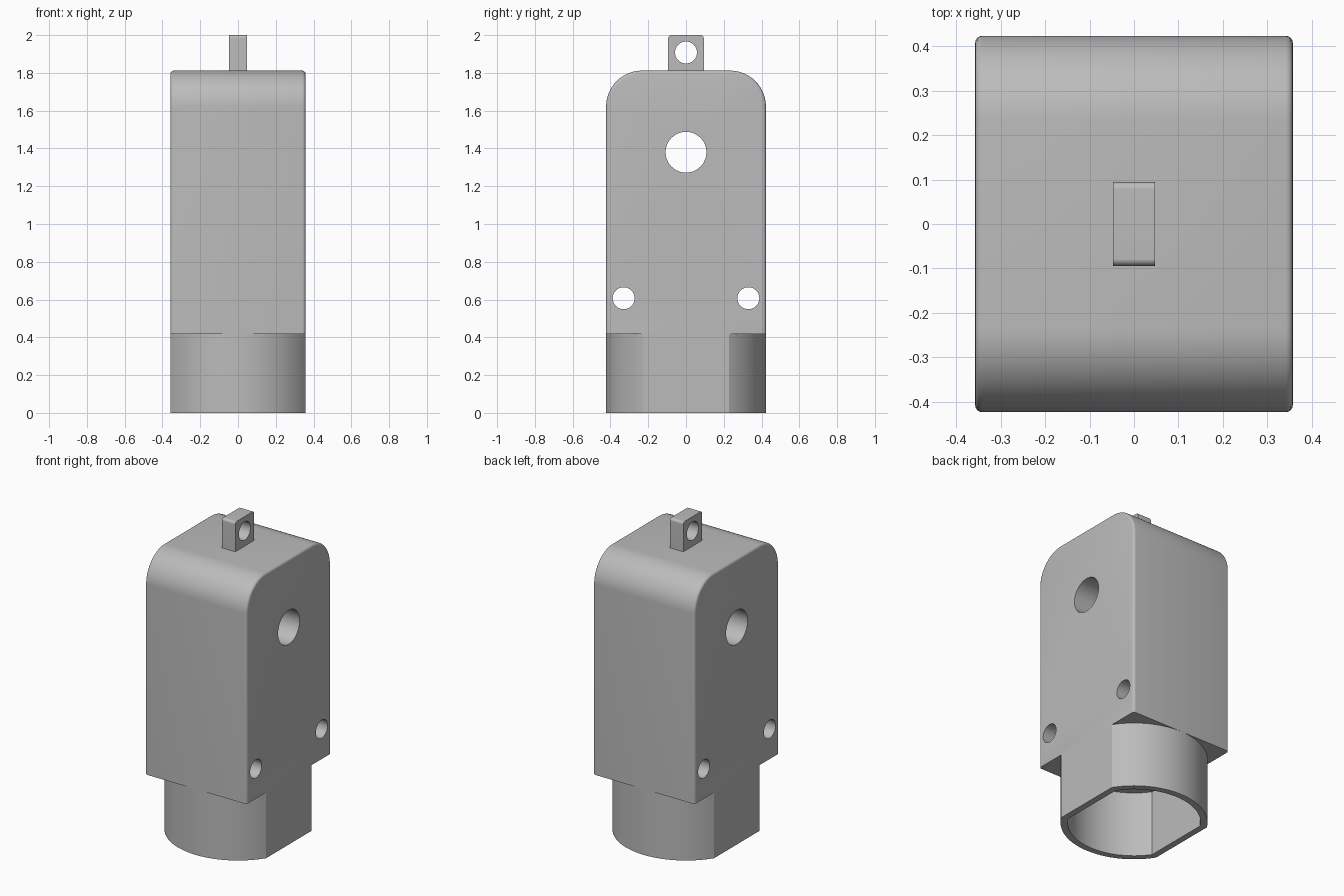
import bpy, bmesh
from math import sin, cos, pi, acos, radians

cube = bpy.data.objects.get("Cube")
if cube:
    bpy.data.objects.remove(cube, do_unlink=True)

HALF_X, HALF_Y = 0.357, 0.423      # half width and half depth of the body
BASE_Z, TOP_Z = 0.417, 1.812       # body bottom and top

grey = bpy.data.materials.new("plain_grey")
grey.use_nodes = True
GREY = (0.5, 0.5, 0.5, 1)
grey.diffuse_color = GREY
grey.node_tree.nodes["Principled BSDF"].inputs["Base Color"].default_value = GREY


def make_object(name, bm):
    bmesh.ops.recalc_face_normals(bm, faces=bm.faces)
    mesh = bpy.data.meshes.new(name)
    bm.to_mesh(mesh)
    bm.free()
    mesh.materials.append(grey)
    obj = bpy.data.objects.new(name, mesh)
    bpy.context.collection.objects.link(obj)
    return obj


def smooth(obj):
    bpy.ops.object.select_all(action='DESELECT')
    obj.select_set(True)
    bpy.context.view_layer.objects.active = obj
    bpy.ops.object.shade_smooth_by_angle(angle=radians(30))


def rounded_slab(name, half_x, half_y, z0, z1, radius, rim):
    """Slab with an arched-corner side profile and a softened rim on both sides."""
    steps = 16
    arc = [(half_y - radius + radius * cos(a), z1 - radius + radius * sin(a))
           for a in (pi / 2 * i / steps for i in range(steps + 1))]
    profile = [(half_y, z0)] + arc + [(-y, z) for y, z in reversed(arc)] + [(-half_y, z0)]
    bm = bmesh.new()
    face = bm.faces.new([bm.verts.new((-half_x, y, z)) for y, z in profile])
    moved = bmesh.ops.extrude_face_region(bm, geom=[face], use_keep_orig=True)["geom"]
    bmesh.ops.translate(bm, vec=(2 * half_x, 0, 0),
                        verts=[v for v in moved if isinstance(v, bmesh.types.BMVert)])
    if rim:
        edges = [e for e in bm.edges
                 if abs(e.verts[0].co.x - e.verts[1].co.x) < 1e-5
                 and max(v.co.z for v in e.verts) > z0 + 1e-4]
        bmesh.ops.bevel(bm, geom=edges, offset=rim, segments=4, profile=0.5,
                        affect='EDGES', clamp_overlap=True)
    return make_object(name, bm)


def drill(obj, y, z, radius):
    """Cut a round hole through the part along x."""
    bpy.ops.mesh.primitive_cylinder_add(vertices=48, radius=radius, depth=2,
                                        location=(0, y, z), rotation=(0, pi / 2, 0))
    cutter = bpy.context.object
    cutter.name = "hole_cutter"
    cutter.data.materials.append(grey)
    mod = obj.modifiers.new("hole", 'BOOLEAN')
    mod.object, mod.operation, mod.solver = cutter, 'DIFFERENCE', 'EXACT'
    bpy.context.view_layer.objects.active = obj
    bpy.ops.object.modifier_apply(modifier=mod.name)
    bpy.data.objects.remove(cutter, do_unlink=True)


def flat_sided_circle(radius, half_x):
    """Circle outline cut flat at both x sides."""
    a0, n = acos(half_x / radius), 40
    front = [a0 + (pi - 2 * a0) * i / n for i in range(n + 1)]
    return [(radius * cos(a), radius * sin(a)) for a in front + [a + pi for a in front]]


# Main body with one large and two small cross holes
body = rounded_slab("body", HALF_X, HALF_Y, BASE_Z, TOP_Z, 0.19, 0.016)
drill(body, 0, 1.38, 0.108)
for side in (-1, 1):
    drill(body, side * 0.33, 0.607, 0.058)
smooth(body)

# Hanging lug on top
lug = rounded_slab("hanging_lug", 0.047, 0.094, TOP_Z - 0.01, 2.0, 0.016, 0)
drill(lug, 0, 1.908, 0.058)
smooth(lug)

# Hollow sleeve below, open at the bottom and closed by the body above
WALL = 0.04
bm = bmesh.new()
outer = flat_sided_circle(HALF_Y, HALF_X)
inner = flat_sided_circle(HALF_Y - WALL, HALF_X - WALL)
loops = [[bm.verts.new((x, y, z)) for x, y in outline]
         for outline, z in ((outer, BASE_Z), (outer, 0), (inner, 0), (inner, BASE_Z))]
for a, b in zip(loops, loops[1:]):
    for i in range(len(a)):
        j = (i + 1) % len(a)
        bm.faces.new((a[i], a[j], b[j], b[i]))
sleeve = make_object("sleeve", bm)
smooth(sleeve)
